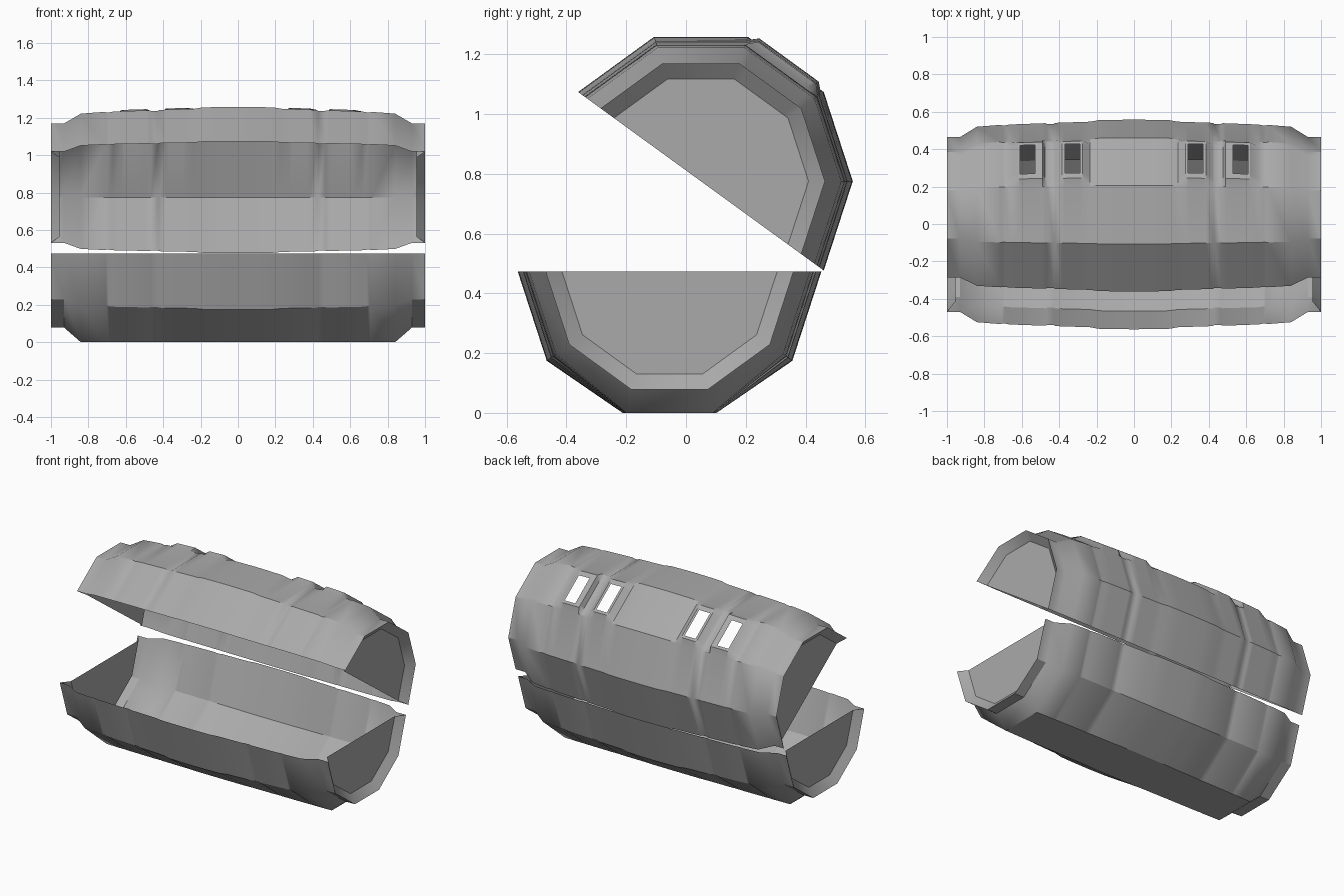
import bpy, bmesh, math

if "Cube" in bpy.data.objects:
    bpy.data.objects.remove(bpy.data.objects["Cube"], do_unlink=True)

grey = bpy.data.materials.new("shell_grey")
grey.use_nodes = True
COLOUR = (0.4, 0.4, 0.4, 1)
grey.diffuse_color = COLOUR
grey.node_tree.nodes["Principled BSDF"].inputs["Base Color"].default_value = COLOUR

# Barrel radius along half the length: bulge, panel steps, grooves, end collar
RADII = [(0, .508), (.1, .507), (.19, .505), (.235, .497), (.42, .491), (.43, .485),
         (.465, .485), (.475, .489), (.665, .482), (.69, .477), (.705, .477),
         (.715, .48), (.84, .47), (.93, .415), (1, .415)]
# Each housing: outer edge, raised edge, window edge, and the same back out
HOUSINGS = [(.235, .275, .29, .37, .385, .42), (.475, .49, .53, .61, .62, .665)]
FACE_STEPS = (.1, .21, .84, .9)     # rows across the windowed face
RAISE = .03


def radius(x):
    x = abs(x)
    for (x0, r0), (x1, r1) in zip(RADII, RADII[1:]):
        if x <= x1:
            return r0 + (r1 - r0) * (x - x0) / (x1 - x0)
    return RADII[-1][1]


def polar(r, degrees):
    a = math.radians(degrees)
    return r * math.cos(a), r * math.sin(a)


def finish(bm, name):
    bmesh.ops.remove_doubles(bm, verts=bm.verts, dist=.0005)
    bmesh.ops.recalc_face_normals(bm, faces=bm.faces)
    mesh = bpy.data.meshes.new(name)
    bm.to_mesh(mesh)
    bm.free()
    mesh.materials.append(grey)
    ob = bpy.data.objects.new(name, mesh)
    bpy.context.collection.objects.link(ob)
    bpy.ops.object.select_all(action='DESELECT')
    ob.select_set(True)
    bpy.context.view_layer.objects.active = ob
    bpy.ops.object.shade_smooth_by_angle(angle=math.radians(33))


def half_barrel(name, stations, section, skip=lambda x, row: False):
    """Loft a half-decagon shell along x and close it with recessed end caps."""
    bm = bmesh.new()
    rings = [[bm.verts.new((x, *p)) for p in section(x, radius(x))] for x in stations]
    for i in range(len(rings) - 1):
        mid = (stations[i] + stations[i + 1]) / 2
        for j in range(len(rings[i]) - 1):
            if not skip(mid, j):
                bm.faces.new((rings[i][j], rings[i + 1][j],
                              rings[i + 1][j + 1], rings[i][j + 1]))
    for side, outer in ((-1, rings[0]), (1, rings[-1])):
        inner = [bm.verts.new((side * .955, *p)) for p in section(side * .955, .36)]
        for j in range(len(outer) - 1):
            bm.faces.new((outer[j], outer[j + 1], inner[j + 1], inner[j]))
        bm.faces.new(inner)
    finish(bm, name)


def mirrored(values):
    return sorted({s * v for v in values for s in (-1, 1)})


# Lower tub, with a flat underside to stand on
def tub_section(x, r):
    points = []
    for k in range(6):
        y, z = polar(r, 180 + 36 * k)
        z += .473
        if k in (2, 3) and abs(x) < .85:
            z = 0
        points.append((y - .055, z))
    return points


half_xs = [x for x, r in RADII]
half_barrel("lower_tub", mirrored(half_xs), tub_section)


# Open lid, tilted one decagon side, with four raised window housings
def lid_section(x, r):
    corners = [polar(r, -36 + 36 * k) for k in range(6)]
    top, low = corners[3], corners[2]
    raised = any(h[1] - .001 <= abs(x) <= h[4] + .001 for h in HOUSINGS)
    ny, nz = polar(RAISE if raised else 0, 54)
    rows = [(top[0] + (low[0] - top[0]) * t + ny, top[1] + (low[1] - top[1]) * t + nz)
            for t in reversed(FACE_STEPS)]
    return [(y + .05, z + .775) for y, z in corners[:3] + rows + corners[3:]]


def is_window(x, row):
    return row == 4 and any(h[2] < abs(x) < h[3] for h in HOUSINGS)


lid_xs = half_xs + [x for h in HOUSINGS for x in h]
half_barrel("open_lid", mirrored(lid_xs), lid_section, is_window)
